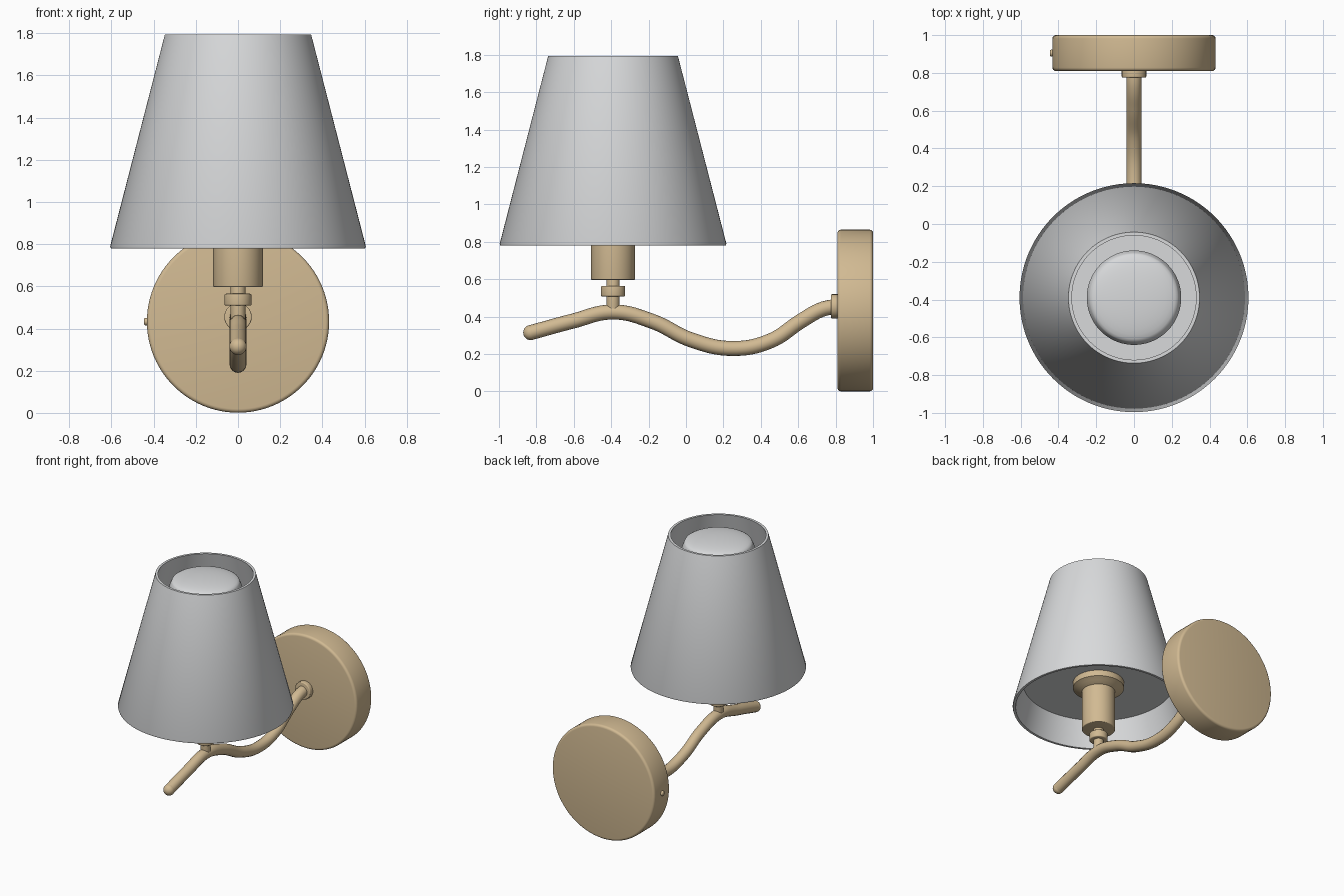
import bpy, bmesh, math
from mathutils import Matrix, Vector

cube = bpy.data.objects.get("Cube")
if cube:
    bpy.data.objects.remove(cube, do_unlink=True)


def material(name, rgb):
    m = bpy.data.materials.new(name)
    m.use_nodes = True
    m.diffuse_color = (*rgb, 1)
    m.node_tree.nodes["Principled BSDF"].inputs["Base Color"].default_value = (*rgb, 1)
    return m


brass = material("pale_brass", (0.64, 0.49, 0.29))
white = material("soft_white", (0.69, 0.70, 0.71))


def shade_smooth(obj):
    bpy.ops.object.select_all(action="DESELECT")
    obj.select_set(True)
    bpy.context.view_layer.objects.active = obj
    bpy.ops.object.shade_smooth_by_angle(angle=math.radians(32))


def lathe(name, profile, mat, location, closed=False, rotation=None, steps=96):
    """Spin a (radius, height) profile about the local z axis."""
    bm = bmesh.new()
    verts = [bm.verts.new((r, 0, z)) for r, z in profile]
    pairs = list(zip(verts, verts[1:]))
    if closed:
        pairs.append((verts[-1], verts[0]))
    edges = [bm.edges.new(p) for p in pairs]
    bmesh.ops.spin(bm, geom=verts + edges, cent=(0, 0, 0), axis=(0, 0, 1),
                   angle=math.tau, steps=steps, use_duplicate=False)
    bmesh.ops.remove_doubles(bm, verts=bm.verts, dist=1e-5)
    bmesh.ops.recalc_face_normals(bm, faces=bm.faces)
    if rotation:
        bmesh.ops.transform(bm, matrix=rotation, verts=bm.verts)
    mesh = bpy.data.meshes.new(name)
    bm.to_mesh(mesh)
    bm.free()
    mesh.materials.append(mat)
    obj = bpy.data.objects.new(name, mesh)
    obj.location = location
    bpy.context.collection.objects.link(obj)
    shade_smooth(obj)
    return obj


def disc_profile(radius, bottom, top, bevel):
    """Solid cylinder profile with rounded rims."""
    pts = [(0, bottom)]
    for k in range(5):
        a = math.pi / 2 * k / 4
        pts.append((radius - bevel + bevel * math.sin(a), bottom + bevel - bevel * math.cos(a)))
    for k in range(5):
        a = math.pi / 2 * k / 4
        pts.append((radius - bevel + bevel * math.cos(a), top - bevel + bevel * math.sin(a)))
    return pts + [(0, top)]


LAMP_Y = -0.39
axis = (0, LAMP_Y, 0)
to_back = Matrix.Rotation(-math.pi / 2, 4, "X")   # local z -> +y
to_side = Matrix.Rotation(-math.pi / 2, 4, "Y")   # local z -> -x

# Wall plate, arm collar and side screw
lathe("wall_plate", disc_profile(0.432, 0.81, 1.0, 0.018), brass, (0, 0, 0.433), rotation=to_back)
lathe("arm_collar", disc_profile(0.065, 0.775, 0.815, 0.006), brass, (0, 0, 0.455),
      rotation=to_back, steps=48)
lathe("side_screw", disc_profile(0.018, 0.42, 0.446, 0.008), brass, (0, 0.905, 0.433),
      rotation=to_side, steps=24)

# Curved arm
path = [(-0.83, 0.315), (-0.61, 0.375), (-0.39, 0.425), (-0.18, 0.375), (0.03, 0.275),
        (0.25, 0.23), (0.45, 0.27), (0.62, 0.38), (0.73, 0.44), (0.82, 0.457)]
curve = bpy.data.curves.new("arm", "CURVE")
curve.dimensions = "3D"
curve.bevel_depth = 0.04
curve.bevel_resolution = 6
curve.resolution_u = 10
curve.use_fill_caps = True
spline = curve.splines.new("BEZIER")
spline.bezier_points.add(len(path) - 1)
for point, (y, z) in zip(spline.bezier_points, path):
    point.co = (0, y, z)
    point.handle_left_type = point.handle_right_type = "AUTO"
curve.materials.append(brass)
arm = bpy.data.objects.new("arm", curve)
bpy.context.collection.objects.link(arm)
bpy.ops.object.select_all(action="DESELECT")
arm.select_set(True)
bpy.context.view_layer.objects.active = arm
bpy.ops.object.convert(target="MESH")
shade_smooth(bpy.context.view_layer.objects.active)

# Rounded arm tip
ball = [(0.0405 * math.sin(math.pi * k / 12), -0.0405 * math.cos(math.pi * k / 12))
        for k in range(13)]
lathe("arm_tip", ball, brass, (0, path[0][0], path[0][1]), steps=32)

# Stem, ring and socket
lathe("stem", disc_profile(0.035, 0.42, 0.61, 0.004), brass, axis, steps=48)
lathe("stem_ring", disc_profile(0.065, 0.508, 0.565, 0.008), brass, axis, steps=48)
lathe("socket", disc_profile(0.118, 0.597, 0.95, 0.006), brass, axis)
lathe("socket_flange", [(0.11, 0.90), (0.125, 0.905), (0.15, 0.92), (0.18, 0.935),
                        (0.18, 0.985), (0.11, 0.985)], brass, axis, closed=True)

# Lamp shade, its carrier disc and the inner diffuser
lathe("lamp_shade", [(0.603, 0.78), (0.606, 0.79), (0.347, 1.793), (0.329, 1.793),
                     (0.585, 0.78)], white, axis, closed=True, steps=128)
lathe("shade_carrier", [(0, 0.98), (0.536, 0.98), (0.531, 1.0), (0, 1.0)], white, axis, steps=128)
dome = [(0.236 * math.cos(math.pi / 2 * k / 8), 1.735 + 0.04 * math.sin(math.pi / 2 * k / 8))
        for k in range(9)]
lathe("diffuser", [(0.25, 0.995), (0.25, 1.70)] + dome, white, axis)
